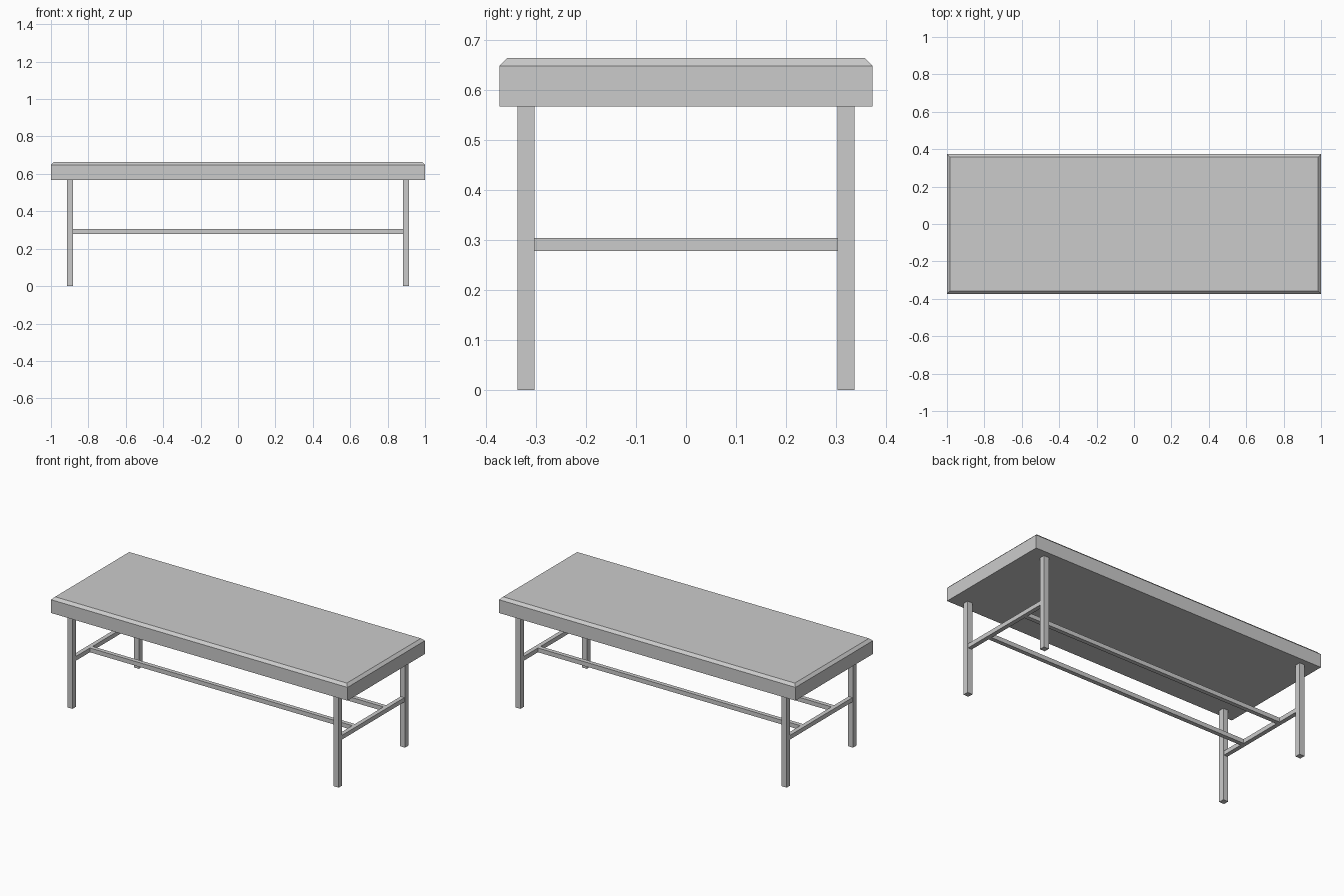
import bpy, bmesh
from mathutils import Vector

if "Cube" in bpy.data.objects:
    bpy.data.objects.remove(bpy.data.objects["Cube"])


def box(name, lo, hi, top_bevel=0.0):
    lo, hi = Vector(lo), Vector(hi)
    bm = bmesh.new()
    bmesh.ops.create_cube(bm, size=1)
    bmesh.ops.scale(bm, vec=hi - lo, verts=bm.verts)
    bmesh.ops.translate(bm, vec=(lo + hi) / 2, verts=bm.verts)
    if top_bevel:
        edges = [e for e in bm.edges if all(abs(v.co.z - hi.z) < 1e-5 for v in e.verts)]
        bmesh.ops.bevel(bm, geom=edges, offset=top_bevel, segments=1,
                        profile=0.5, affect='EDGES')
    mesh = bpy.data.meshes.new(name)
    bm.to_mesh(mesh)
    bm.free()
    ob = bpy.data.objects.new(name, mesh)
    bpy.context.collection.objects.link(ob)
    return ob


TOP_Z, UNDER_Z = 0.664, 0.567
LEG_X, LEG_Y, LEG = 0.898, 0.3195, 0.017   # leg centre and half width
RAIL_Z, RAIL = 0.291, 0.013                # rail centre height and half width
LONG_Y = 0.15

# Slab top with chamfered upper rim
box("table_top", (-1, -0.373, UNDER_Z), (1, 0.373, TOP_Z), top_bevel=0.016)

# Four square legs
for sx, side in ((-1, "left"), (1, "right")):
    for sy, end in ((-1, "front"), (1, "back")):
        x, y = sx * LEG_X, sy * LEG_Y
        box(f"{end}_{side}_leg", (x - LEG, y - LEG, 0), (x + LEG, y + LEG, UNDER_Z))

# Side stretchers between the legs of each end
for sx, side in ((-1, "left"), (1, "right")):
    x, y = sx * LEG_X, LEG_Y - LEG
    box(f"{side}_stretcher", (x - RAIL, -y, RAIL_Z - RAIL), (x + RAIL, y, RAIL_Z + RAIL))

# Two long stretchers joining the side stretchers
for sy, end in ((-1, "front"), (1, "back")):
    x, y = LEG_X - RAIL, sy * LONG_Y
    box(f"{end}_long_stretcher", (-x, y - RAIL, RAIL_Z - RAIL), (x, y + RAIL, RAIL_Z + RAIL))
